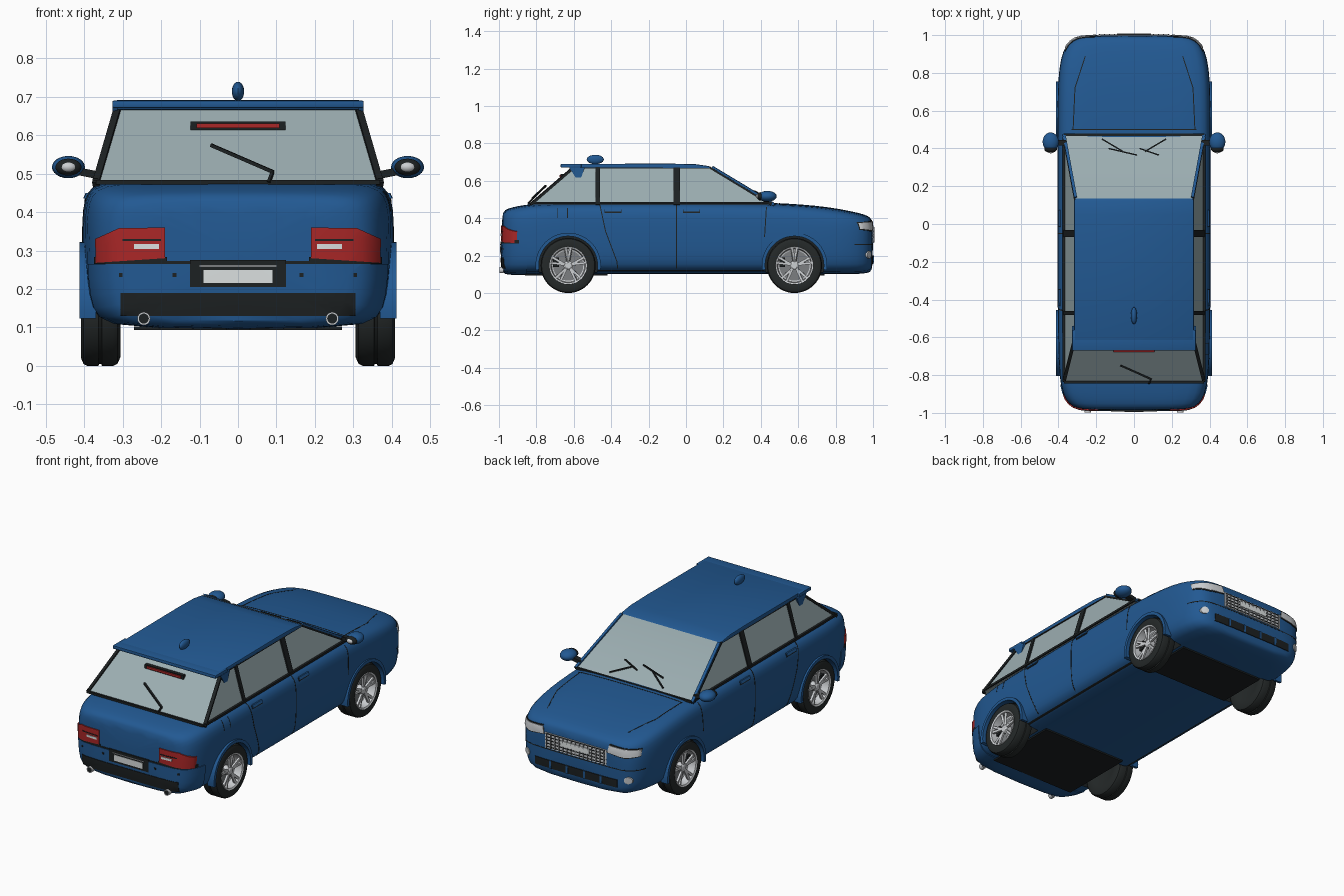
import bpy, bmesh, math
from mathutils import Vector

if "Cube" in bpy.data.objects:
    bpy.data.objects.remove(bpy.data.objects["Cube"])


def material(name, rgb):
    m = bpy.data.materials.new(name)
    m.use_nodes = True
    m.diffuse_color = (*rgb, 1)
    node = m.node_tree.nodes["Principled BSDF"]
    node.inputs["Base Color"].default_value = (*rgb, 1)
    node.inputs["Roughness"].default_value = 0.5
    return m


BLUE = material("blue paint", (0.016, 0.1, 0.29))
GLASS = material("pale glass", (0.33, 0.42, 0.44))
BLACK = material("black trim", (0.012, 0.015, 0.016))
RUBBER = material("tyre rubber", (0.018, 0.022, 0.022))
RED = material("red lens", (0.4, 0.02, 0.02))
SILVER = material("silver metal", (0.6, 0.62, 0.64))
WHITE = material("white plate", (0.72, 0.76, 0.76))
GREY = material("brake grey", (0.2, 0.21, 0.22))


def finish(name, bm, mat):
    bmesh.ops.recalc_face_normals(bm, faces=bm.faces)
    me = bpy.data.meshes.new(name)
    bm.to_mesh(me)
    bm.free()
    me.materials.append(mat)
    ob = bpy.data.objects.new(name, me)
    bpy.context.collection.objects.link(ob)
    return ob


def apply(ob, kind, **settings):
    mod = ob.modifiers.new(kind, kind)
    for key, value in settings.items():
        setattr(mod, key, value)
    bpy.context.view_layer.objects.active = ob
    bpy.ops.object.modifier_apply(modifier=mod.name)


def prism(name, pts, axis, lo, hi, mat):
    """Polygon extruded along an axis; pts are (y,z), (x,z) or (x,y)."""
    bm = bmesh.new()
    rings = []
    for d in (lo, hi):
        ring = []
        for a, b in pts:
            co = [a, b]
            co.insert("xyz".index(axis), d)
            ring.append(bm.verts.new(co))
        bm.faces.new(ring)
        rings.append(ring)
    n = len(pts)
    for i in range(n):
        j = (i + 1) % n
        bm.faces.new((rings[0][i], rings[0][j], rings[1][j], rings[1][i]))
    return finish(name, bm, mat)


def rect(a, b, c, d):
    return [(a, c), (b, c), (b, d), (a, d)]


def bar(name, p, q, w, t, mat):
    """Box from p to q, w wide and t thick."""
    p, q = Vector(p), Vector(q)
    bm = bmesh.new()
    bmesh.ops.create_cube(bm, size=1)
    bmesh.ops.scale(bm, vec=(w, t, (q - p).length), verts=bm.verts)
    rot = (q - p).to_track_quat("Z", "Y").to_matrix()
    bmesh.ops.rotate(bm, matrix=rot, verts=bm.verts)
    bmesh.ops.translate(bm, vec=(p + q) / 2, verts=bm.verts)
    return finish(name, bm, mat)


def lathe(name, profile, centre, axis, mat, steps=36):
    """Spin (distance along axis, radius) points around the x or y axis."""
    bm = bmesh.new()
    c = Vector(centre)
    ax = Vector((1, 0, 0)) if axis == "x" else Vector((0, 1, 0))
    vs = [bm.verts.new(c + ax * d + Vector((0, 0, r))) for d, r in profile]
    es = [bm.edges.new(e) for e in zip(vs, vs[1:])]
    bmesh.ops.spin(bm, geom=vs + es, cent=c, axis=ax, angle=math.tau, steps=steps)
    bmesh.ops.remove_doubles(bm, verts=bm.verts, dist=0.0001)
    return finish(name, bm, mat)


def ellipsoid(name, centre, size, mat):
    bm = bmesh.new()
    bmesh.ops.create_uvsphere(bm, u_segments=20, v_segments=12, radius=1)
    bmesh.ops.scale(bm, vec=size, verts=bm.verts)
    bmesh.ops.translate(bm, vec=centre, verts=bm.verts)
    return finish(name, bm, mat)


# Lower body: lofted sections (y, half width, top, bottom)
stations = [(-0.985, 0.26, 0.415, 0.12), (-0.972, 0.325, 0.44, 0.105), (-0.93, 0.365, 0.455, 0.1),
            (-0.86, 0.388, 0.468, 0.1), (-0.75, 0.4, 0.48, 0.1), (-0.4, 0.405, 0.484, 0.1),
            (0, 0.405, 0.484, 0.1), (0.45, 0.405, 0.48, 0.1), (0.62, 0.405, 0.47, 0.1),
            (0.77, 0.402, 0.455, 0.1), (0.88, 0.388, 0.434, 0.1), (0.95, 0.36, 0.418, 0.102),
            (0.985, 0.32, 0.402, 0.11), (1.0, 0.26, 0.378, 0.125)]
bm = bmesh.new()
loops = []
for y, w, top, low in stations:
    half = [(0.78, low), (0.94, low + 0.025), (0.985, low + 0.08), (1, 0.27), (1, top - 0.1),
            (0.985, top - 0.05), (0.94, top - 0.014), (0.8, top), (0.4, top + 0.004)]
    full = half + [(-a, z) for a, z in reversed(half)]
    loops.append([bm.verts.new((a * w, y, z)) for a, z in full])
for r, s in zip(loops, loops[1:]):
    for i in range(len(r)):
        j = (i + 1) % len(r)
        bm.faces.new((r[i], r[j], s[j], s[i]))
bm.faces.new(loops[0])
bm.faces.new(loops[-1])
body = finish("body", bm, BLUE)
apply(body, "SUBSURF", levels=1)

shells = {}


def inlay(name, pts, axis, lo, hi, mat, raise_by=0.003):
    """Plate that follows the body skin, slightly proud of it."""
    if raise_by not in shells:
        shell = bpy.data.objects.new("shell_helper", body.data.copy())
        bpy.context.collection.objects.link(shell)
        shell.hide_render = True
        normals = [v.normal.copy() for v in shell.data.vertices]
        for v, n in zip(shell.data.vertices, normals):
            v.co += n * raise_by
        shells[raise_by] = shell
    ob = prism(name, pts, axis, lo, hi, mat)
    apply(ob, "BOOLEAN", operation="INTERSECT", solver="EXACT", object=shells[raise_by])
    return ob


# Rear bumper, insert, number plate and lamps
R = (-1.05, -0.9)
inlay("rear_bumper", rect(-0.45, 0.45, 0.09, 0.265), "y", -1.05, -0.85, BLUE, 0.005)
inlay("rear_bumper_gap", rect(-0.45, 0.45, 0.265, 0.273), "y", *R, BLACK, 0.002)
inlay("rear_bumper_insert", rect(-0.305, 0.305, 0.13, 0.19), "y", *R, BLACK, 0.008)
inlay("rear_plate_recess", rect(-0.125, 0.125, 0.205, 0.275), "y", *R, BLACK, 0.008)
inlay("rear_plate", rect(-0.09, 0.09, 0.216, 0.25), "y", *R, WHITE, 0.01)
inlay("rear_plate_light", rect(-0.1, 0.1, 0.257, 0.262), "y", *R, GREY, 0.01)
for s in (-1, 1):
    lamp = [(0.19, 0.28), (0.37, 0.268), (0.372, 0.33), (0.31, 0.358), (0.19, 0.36)]
    inlay("tail_lamp", [(s * x, z) for x, z in lamp], "y", -1.05, -0.88, RED, 0.006)
    inlay("tail_lamp_edge", rect(s * 0.185, s * 0.375, 0.266, 0.283), "y", -1.05, -0.88, BLACK, 0.005)
    inlay("reversing_lamp", rect(s * 0.205, s * 0.27, 0.304, 0.317), "y", *R, WHITE, 0.009)
    inlay("tail_lamp_stripe", rect(s * 0.2, s * 0.3, 0.325, 0.33), "y", *R, BLACK, 0.008)
    lathe("exhaust", [(0, 0.013), (-0.022, 0.013), (-0.022, 0.017), (0, 0.017)],
          (s * 0.245, -0.975, 0.123), "y", SILVER, 20)
    lathe("exhaust_bore", [(-0.02, 0), (-0.02, 0.014)], (s * 0.245, -0.975, 0.123), "y", BLACK, 20)
    for x in (0.165, 0.305):
        inlay("parking_sensor", rect(s * x - 0.005, s * x + 0.005, 0.231, 0.241), "y", *R, BLACK, 0.007)

# Car nose: grille, lamps and lower intake
F = (0.9, 1.05)
inlay("grille", rect(-0.195, 0.195, 0.268, 0.355), "y", *F, SILVER, 0.004)
for i in range(5):
    z = 0.275 + i * 0.018
    inlay("grille_slat", rect(-0.188, 0.188, z, z + 0.005), "y", *F, BLACK, 0.006)
for i in range(15):
    x = -0.182 + i * 0.026
    bar("grille_rib", (x, 1.004, 0.27), (x, 1.004, 0.352), 0.005, 0.006, GREY)
inlay("front_plate", rect(-0.09, 0.09, 0.305, 0.335), "y", *F, WHITE, 0.009)
inlay("front_bumper_gap", rect(-0.45, 0.45, 0.258, 0.263), "y", *F, BLACK, 0.001)
inlay("lower_intake", rect(-0.26, 0.26, 0.155, 0.2), "y", *F, BLACK, 0.004)
for x in (-0.16, -0.055, 0.055, 0.16):
    inlay("intake_divider", rect(x - 0.006, x + 0.006, 0.155, 0.2), "y", *F, BLUE, 0.007)
for s in (-1, 1):
    lamp = [(0.2, 0.345), (0.3, 0.335), (0.365, 0.342), (0.365, 0.375), (0.21, 0.385)]
    inlay("headlamp_frame", [(s * x, z + (z - 0.36) * 0.25) for x, z in lamp], "y", 0.88, 1.05, BLACK, 0.003)
    inlay("headlamp", [(s * x, z) for x, z in lamp], "y", 0.88, 1.05, SILVER, 0.006)
    fog = [(s * 0.32 + 0.02 * math.cos(a), 0.205 + 0.02 * math.sin(a))
           for a in (math.tau * k / 16 for k in range(16))]
    inlay("fog_lamp", fog, "y", *F, SILVER, 0.006)

# Panel seams, handles and sill
seams = [[(-0.05, 0.47), (-0.05, 0.13)], [(0.43, 0.46), (0.42, 0.3)],
         [(-0.46, 0.47), (-0.43, 0.33), (-0.37, 0.17), (-0.365, 0.13)]]
for line in seams:
    outline = [(y - 0.0025, z) for y, z in line] + [(y + 0.0025, z) for y, z in reversed(line)]
    inlay("door_seam", outline, "x", -0.5, 0.5, BLACK, 0.001)
inlay("sill_seam", rect(-0.47, 0.42, 0.118, 0.123), "x", -0.5, 0.5, BLACK, 0.001)
for y in (-0.39, 0.03):
    inlay("door_handle_shadow", rect(y - 0.045, y + 0.045, 0.428, 0.447), "x", -0.5, 0.5, BLACK, 0.002)
    inlay("door_handle", rect(y - 0.043, y + 0.043, 0.435, 0.449), "x", -0.5, 0.5, BLUE, 0.007)
for y in (-0.69, -0.635):
    inlay("fuel_flap_seam", rect(y, y + 0.003, 0.4, 0.455), "x", 0.3, 0.5, BLACK, 0.001)
inlay("bonnet_rear_seam", rect(-0.33, 0.33, 0.498, 0.503), "z", 0.4, 0.5, BLACK, 0.001)
for s in (-1, 1):
    line = [(0.325, 0.5), (0.315, 0.72), (0.26, 0.89)]
    outline = [(s * x, y) for x, y in line] + [(s * (x - 0.005), y) for x, y in reversed(line)]
    inlay("bonnet_seam", outline, "z", 0.39, 0.5, BLACK, 0.001)

# Underside panels
for y0, y1 in ((-0.86, -0.42), (0.44, 0.74)):
    prism("underside_panel", rect(-0.27, 0.27, y0, y1), "z", 0.093, 0.102, BLACK)

# Wheels, wells and arch flares
for s in (-1, 1):
    for y in (-0.63, 0.58):
        c = (0, y, 0.147)
        well = lathe("well_cutter", [(s * 0.28, 0), (s * 0.28, 0.158), (s * 0.5, 0.158), (s * 0.5, 0)], c, "x", BLACK)
        well.hide_render = True
        apply(body, "BOOLEAN", operation="DIFFERENCE", solver="EXACT", object=well, material_mode="TRANSFER")
        bpy.data.objects.remove(well)
        arcs = [math.radians(-8 + 196 * k / 28) for k in range(29)]
        arch = [(y + r * math.cos(a), 0.147 + r * math.sin(a))
                for r, seq in ((0.157, arcs), (0.175, arcs[::-1])) for a in seq]
        prism("wheel_arch", arch, "x", s * 0.37, s * 0.412, BLUE)
        tyre = [(0.335, 0), (0.31, 0.09), (0.306, 0.125), (0.314, 0.142), (0.325, 0.147), (0.354, 0.147),
                (0.356, 0.142), (0.361, 0.142), (0.363, 0.147), (0.392, 0.147), (0.402, 0.142),
                (0.409, 0.125), (0.405, 0.1), (0.35, 0.098)]
        lathe("tyre", [(s * d, r) for d, r in tyre], c, "x", RUBBER, 48)
        rim = [(0.4, 0.102), (0.408, 0.1), (0.404, 0.092), (0.36, 0.088), (0.355, 0.07)]
        lathe("rim", [(s * d, r) for d, r in rim], c, "x", SILVER, 48)
        lathe("brake_disc", [(s * 0.358, 0), (s * 0.358, 0.09)], c, "x", GREY)
        hub = [(0.36, 0.025), (0.39, 0.025), (0.397, 0.015), (0.397, 0)]
        lathe("hub", [(s * d, r) for d, r in hub], c, "x", SILVER, 20)
        bar("brake_caliper", (s * 0.365, y - 0.065, 0.14), (s * 0.365, y - 0.065, 0.19), 0.03, 0.03, BLACK)
        for k in range(5):
            for twist in (-0.16, 0.16):
                a = math.tau * k / 5 + math.pi / 2
                ends = [(s * d, y + r * math.cos(a + t), 0.147 + r * math.sin(a + t))
                        for d, r, t in ((0.387, 0.018, 0), (0.394, 0.094, twist))]
                bar("spoke", *ends, 0.012, 0.013, SILVER)

# Cabin glass, roof and pillars
BELT, EAVE = 0.472, 0.672
bm = bmesh.new()
low = [bm.verts.new(p) for p in ((-0.37, -0.835, BELT), (0.37, -0.835, BELT), (0.37, 0.475, BELT), (-0.37, 0.475, BELT))]
high = [bm.verts.new(p) for p in ((-0.312, -0.6, EAVE), (0.312, -0.6, EAVE), (0.308, 0.14, EAVE), (-0.308, 0.14, EAVE))]
bm.faces.new(low)
bm.faces.new(high)
for i in range(4):
    j = (i + 1) % 4
    bm.faces.new((low[i], low[j], high[j], high[i]))
finish("cabin_glass", bm, GLASS)
side = [(-0.62, 0.666), (0.148, 0.666), (0.12, 0.679), (0.05, 0.689), (-0.1, 0.692), (-0.62, 0.69)]
roof = prism("roof", side, "x", -0.318, 0.318, BLUE)
apply(roof, "BEVEL", width=0.006, segments=2)
spoiler = prism("spoiler", rect(-0.67, -0.56, 0.671, 0.69), "x", -0.327, 0.327, BLUE)
apply(spoiler, "BEVEL", width=0.004, segments=2)
bar("rear_glass_seal", (-0.37, -0.838, 0.478), (0.37, -0.838, 0.478), 0.012, 0.012, BLACK)
bar("windscreen_seal", (-0.37, 0.472, 0.476), (0.37, 0.472, 0.476), 0.012, 0.012, BLACK)
for s in (-1, 1):
    bar("front_pillar", (s * 0.37, 0.472, BELT), (s * 0.309, 0.14, EAVE), 0.016, 0.016, BLUE)
    bar("front_pillar_seal", (s * 0.373, 0.455, BELT), (s * 0.313, 0.125, EAVE), 0.008, 0.01, BLACK)
    bar("rear_pillar", (s * 0.37, -0.832, BELT), (s * 0.312, -0.6, EAVE), 0.018, 0.014, BLACK)
    bar("middle_pillar", (s * 0.371, -0.05, BELT), (s * 0.311, -0.05, EAVE), 0.036, 0.012, BLACK)
    bar("back_pillar", (s * 0.371, -0.472, BELT), (s * 0.313, -0.472, EAVE), 0.022, 0.012, BLACK)
    bar("window_ledge", (s * 0.371, -0.83, 0.481), (s * 0.371, 0.46, 0.481), 0.014, 0.012, BLACK)
    bar("roof_seal", (s * 0.315, -0.6, 0.668), (s * 0.312, 0.14, 0.668), 0.008, 0.006, BLACK)
    prism("spoiler_support", [(-0.54, 0.672), (-0.625, 0.672), (-0.585, 0.61), (-0.56, 0.62)],
          "x", s * 0.314, s * 0.327, BLUE)
    # Door mirrors
    ellipsoid("mirror_shell", (s * 0.441, 0.435, 0.517), (0.043, 0.05, 0.029), BLUE)
    bar("mirror_arm", (s * 0.36, 0.43, 0.495), (s * 0.42, 0.43, 0.507), 0.03, 0.02, BLACK)
    ellipsoid("mirror_rim", (s * 0.441, 0.397, 0.517), (0.034, 0.019, 0.022), BLACK)
    ellipsoid("mirror_glass", (s * 0.441, 0.389, 0.517), (0.021, 0.015, 0.014), SILVER)

# Aerial, high brake lamp and wipers
ellipsoid("roof_aerial", (0, -0.485, 0.714), (0.016, 0.046, 0.025), BLUE)
bar("brake_lamp_frame", (-0.123, -0.66, 0.625), (0.123, -0.66, 0.625), 0.02, 0.022, BLACK)
bar("brake_lamp", (-0.108, -0.667, 0.625), (0.108, -0.667, 0.625), 0.02, 0.012, RED)
bar("rear_wiper", (-0.07, -0.75, 0.574), (0.092, -0.822, 0.504), 0.009, 0.009, BLACK)
bar("rear_wiper_arm", (0.09, -0.82, 0.504), (0.08, -0.845, 0.478), 0.008, 0.008, BLACK)


def screen(x, y):
    return (x, y, BELT + (0.475 - y) * 0.2 / 0.335 + 0.008)


for a, b in (((-0.17, 0.45), (-0.06, 0.385)), ((-0.135, 0.4), (0.015, 0.365)),
             ((0.17, 0.45), (0.06, 0.385)), ((0.03, 0.4), (0.13, 0.365))):
    bar("front_wiper", screen(*a), screen(*b), 0.007, 0.007, BLACK)

# Remove helpers and shade
for shell in shells.values():
    bpy.data.objects.remove(shell)
bpy.ops.object.select_all(action="DESELECT")
for ob in bpy.context.collection.objects:
    if ob.type == "MESH":
        ob.select_set(True)
        bpy.context.view_layer.objects.active = ob
bpy.ops.object.shade_smooth_by_angle(angle=math.radians(35))
